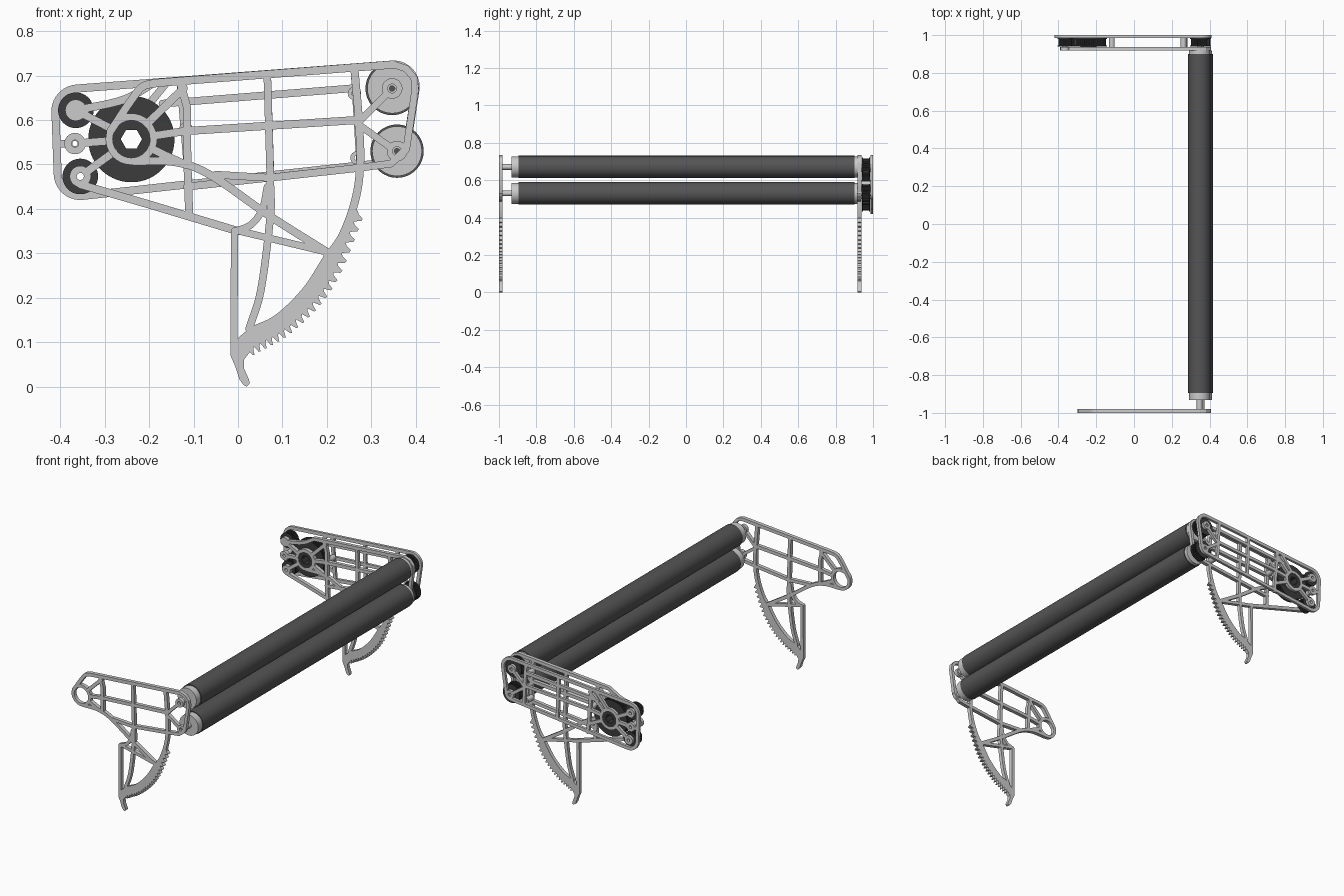
import bpy, bmesh, math
from mathutils import Vector

if "Cube" in bpy.data.objects:
    bpy.data.objects.remove(bpy.data.objects["Cube"])

def material(name, v):
    m = bpy.data.materials.new(name)
    m.diffuse_color = (v, v, v, 1)
    m.use_nodes = True
    m.node_tree.nodes["Principled BSDF"].inputs["Base Color"].default_value = m.diffuse_color
    return m

RUBBER = material("dark_rubber", 0.09)
BLACK = material("black_plastic", 0.045)

def finish(bm, name, mat=None):
    bmesh.ops.recalc_face_normals(bm, faces=bm.faces)
    me = bpy.data.meshes.new(name)
    bm.to_mesh(me)
    bm.free()
    ob = bpy.data.objects.new(name, me)
    bpy.context.collection.objects.link(ob)
    if mat:
        me.materials.append(mat)
    bpy.context.view_layer.objects.active = ob
    ob.select_set(True)
    bpy.ops.object.shade_smooth_by_angle(angle=math.radians(30))
    ob.select_set(False)
    return ob

# ---- 2D profiles in the x-z plane
def circle(c, r, n=40):
    return [(c[0] + r * math.cos(math.tau * i / n), c[1] + r * math.sin(math.tau * i / n)) for i in range(n)]

def hexagon(c, r, n=48):
    pts = []
    for i in range(n):
        a = math.tau * i / n
        k = r * math.cos(math.pi / 6) / math.cos(a % (math.pi / 3) - math.pi / 6)
        pts.append((c[0] + k * math.cos(a), c[1] + k * math.sin(a)))
    return pts

def cog(c, r, teeth, depth):
    pts = []
    for i in range(teeth * 4):
        a = math.tau * i / (teeth * 4)
        k = r - (depth if i % 4 > 1 else 0)
        pts.append((c[0] + k * math.cos(a), c[1] + k * math.sin(a)))
    return pts

def smooth(pts, n=8):
    p = [Vector(q) for q in pts]
    p = [2 * p[0] - p[1]] + p + [2 * p[-1] - p[-2]]
    out = []
    for i in range(1, len(p) - 2):
        a, b, c, d = p[i - 1:i + 3]
        for k in range(n):
            t = k / n
            out.append(0.5 * (2 * b + (c - a) * t + (2 * a - 5 * b + 4 * c - d) * t * t
                              + (3 * b - a - 3 * c + d) * t ** 3))
    return out + [p[-2]]

def normals(p):
    out = []
    for i in range(len(p)):
        d = (p[min(i + 1, len(p) - 1)] - p[max(i - 1, 0)]).normalized()
        out.append(Vector((-d.y, d.x)))
    return out

# ---- solids extruded along y
def prism(bm, outer, y0, y1, hole=None):
    def loop(pts, y):
        return [bm.verts.new((p[0], y, p[1])) for p in pts]
    a, b, n = loop(outer, y0), loop(outer, y1), len(outer)
    for i in range(n):
        bm.faces.new((a[i], a[(i + 1) % n], b[(i + 1) % n], b[i]))
    if not hole:
        bm.faces.new(a)
        bm.faces.new(b)
        return
    c, d = loop(hole, y0), loop(hole, y1)
    for i in range(n):
        j = (i + 1) % n
        bm.faces.new((c[i], c[j], d[j], d[i]))
        bm.faces.new((a[i], a[j], c[j], c[i]))
        bm.faces.new((b[i], b[j], d[j], d[i]))

def rib(bm, pts, w, y0, y1, curved=False):
    p = smooth(pts) if curved else [Vector(q) for q in pts]
    nm = normals(p)
    left = [q + m * w / 2 for q, m in zip(p, nm)]
    right = [q - m * w / 2 for q, m in zip(p, nm)]
    def cap(c, m, s):
        t = Vector((m.y, -m.x)) * s
        return [c + (m * s * math.cos(k * math.pi / 6) + t * math.sin(k * math.pi / 6)) * w / 2 for k in range(1, 6)]
    prism(bm, left + cap(p[-1], nm[-1], 1) + right[::-1] + cap(p[0], nm[0], -1), y0, y1)

def ring(bm, c, r, hole, y0, y1):
    prism(bm, circle(c, r), y0, y1, circle(c, hole))

def hull(circles, grow):
    # rounded outline around a counter-clockwise list of (x, z, r), fixed point count
    out = []
    for i, (x, z, r) in enumerate(circles):
        def out_angle(p, q):
            d = Vector((q[0] - p[0], q[1] - p[1]))
            return math.atan2(d.y, d.x) - math.pi / 2 + math.asin(max(-1, min(1, (p[2] - q[2]) / d.length)))
        a0 = out_angle(circles[i - 1], circles[i])
        a1 = out_angle(circles[i], circles[(i + 1) % len(circles)])
        span = (a1 - a0) % math.tau
        for k in range(11):
            a = a0 + span * k / 10
            out.append((x + (r + grow) * math.cos(a), z + (r + grow) * math.sin(a)))
    return out

HUB = (-0.24, 0.557)
AXLES = {"upper": (0.347, 0.671), "lower": (0.358, 0.53)}
IDLERS = [(-0.365, 0.622), (-0.355, 0.473)]
SPACER = (-0.367, 0.547)

def right_end(bm, y0, y1):
    # roller bearings with forked struts
    for c in AXLES.values():
        ring(bm, c, 0.023, 0.010, y0, y1)
    rib(bm, [(0.268, 0.592), (0.334, 0.658)], 0.016, y0, y1)
    rib(bm, [(0.268, 0.592), (0.340, 0.541)], 0.016, y0, y1)

def hub_spokes(bm, y0, y1):
    ring(bm, HUB, 0.058, 0.042, y0, y1)
    for end in [(-0.122, 0.672), (-0.12, 0.575), (-0.12, 0.50)]:
        d = (Vector(end) - Vector(HUB)).normalized() * 0.05
        rib(bm, [(HUB[0] + d.x, HUB[1] + d.y), end], 0.018, y0, y1)

def idler_mounts(bm, y0, y1):
    for c in IDLERS + [SPACER]:
        ring(bm, c, 0.024, 0.008, y0, y1)
        d = Vector(HUB) - Vector(c)
        u = d.normalized()
        rib(bm, [Vector(c) + u * 0.02, Vector(HUB) - u * 0.05], 0.018, y0, y1)

def arm_plate(name, y0, y1, inner):
    bm = bmesh.new()
    # upper truss frame
    rib(bm, [(-0.19, 0.683), (0.35, 0.725)], 0.018, y0, y1)
    rib(bm, [(0.35, 0.725), (0.378, 0.716), (0.396, 0.695), (0.399, 0.67), (0.379, 0.535)], 0.016, y0, y1)
    rib(bm, [(0.379, 0.535), (0.345, 0.502), (0.27, 0.492), (-0.115, 0.45)] if inner else
        [(0.379, 0.535), (0.345, 0.502), (0.27, 0.492), (0.07, 0.47), (-0.05, 0.458 + 0.019)], 0.017, y0, y1)
    rib(bm, [(-0.12, 0.575), (0.268, 0.6)], 0.018, y0, y1)
    rib(bm, [(-0.13, 0.685), (-0.115, 0.63), (-0.114, 0.50)], 0.018, y0, y1)
    hub_spokes(bm, y0, y1)
    right_end(bm, y0, y1)
    if inner:
        idler_mounts(bm, y0, y1)
        rib(bm, [IDLERS[0], (-0.26, 0.645), (-0.19, 0.683)], 0.018, y0, y1, True)
        rib(bm, [(-0.355, 0.455), (-0.2, 0.41), (0, 0.35)], 0.018, y0, y1)
        rib(bm, [(-0.114, 0.51), (-0.11, 0.39)], 0.018, y0, y1)
    else:
        rib(bm, [(-0.287, 0.575), (-0.24, 0.645), (-0.215, 0.675), (-0.185, 0.683)], 0.018, y0, y1, True)
        rib(bm, [(0.066, 0.45), (0.055, 0.40), (0.03, 0.365), (-0.005, 0.35)], 0.016, y0, y1, True)
    rib(bm, [(-0.235, 0.507), (-0.14, 0.505), (-0.06, 0.475), (0.07, 0.385), (0.2, 0.303)], 0.018, y0, y1, True)
    # curved leg struts
    rib(bm, [(-0.008, 0.35), (-0.009, 0.09)], 0.016, y0, y1)
    rib(bm, [(-0.005, 0.352), (0.2, 0.303)], 0.016, y0, y1)
    rib(bm, [(0.066, 0.70), (0.073, 0.455), (0.073, 0.387), (0.052, 0.22), (0.025, 0.13)], 0.017, y0, y1, True)
    rib(bm, [(0.262, 0.715), (0.272, 0.6), (0.275, 0.5), (0.264, 0.42), (0.235, 0.34), (0.2, 0.29)], 0.018, y0, y1, True)
    # toothed sector
    root = smooth([(0.270, 0.395), (0.204, 0.238), (0.118, 0.140), (0.022, 0.082)], 28)
    nm = normals(root)
    teeth = [q + m * (0, 0.004, 0.017, 0.015)[i % 4] for i, (q, m) in enumerate(zip(root, [-m if m.x < 0 else m for m in nm]))]
    edge = smooth([(0.03, 0.135), (0.085, 0.162), (0.147, 0.223), (0.197, 0.3), (0.235, 0.35), (0.256, 0.405)], 6)
    prism(bm, teeth + [Vector((-0.012, 0.09))] + edge, y0, y1)
    # hooked foot
    prism(bm, [(-0.017, 0.095), (-0.017, 0.07), (-0.006, 0.045), (0.004, 0.015), (0.013, 0.003), (0.02, 0),
               (0.026, 0.006), (0.025, 0.015), (0.014, 0.04), (0.013, 0.06), (0.03, 0.082), (0.03, 0.135)], y0, y1)
    return finish(bm, name)

arm_plate("left_arm_plate", -1.0, -0.98, False)
arm_plate("right_arm_plate", 0.918, 0.937, True)

# outer cover plate
Y0, Y1 = 0.986, 1.0
bm = bmesh.new()
frame = [(-0.355, 0.48, 0.06), (0.348, 0.537, 0.04), (0.35, 0.675, 0.059), (-0.36, 0.62, 0.06)]
prism(bm, hull(frame, 0), Y0, Y1, hull(frame, -0.018))
hub_spokes(bm, Y0, Y1)
idler_mounts(bm, Y0, Y1)
right_end(bm, Y0, Y1)
for a, b in [((-0.12, 0.575), (0.268, 0.6)), ((-0.17, 0.637), (0.265, 0.672)), ((-0.13, 0.69), (-0.11, 0.45)),
             ((0.066, 0.70), (0.073, 0.475)), ((0.262, 0.715), (0.275, 0.50)), ((-0.225, 0.605), (-0.16, 0.685)),
             ((-0.405, 0.547), (-0.385, 0.547))]:
    rib(bm, [a, b], 0.017, Y0, Y1)
finish(bm, "outer_cover_plate")

# spacers between the two right-hand plates
bm = bmesh.new()
for c in [(0.262, 0.66), (0.268, 0.515), (-0.117, 0.58), SPACER]:
    ring(bm, c, 0.015, 0.006, 0.937, 0.986)
finish(bm, "plate_spacers")

# toothed pulleys with flanges
def pulley(name, c, r, teeth, bore):
    bm = bmesh.new()
    n = teeth * 4
    hole = hexagon(c, bore, n) if bore > 0.02 else circle(c, bore, n)
    prism(bm, cog(c, r - 0.004, teeth, 0.006), 0.946, 0.98, hole)
    for y in (0.94, 0.979):
        prism(bm, circle(c, r, n), y, y + 0.006, hole)
    return finish(bm, name, BLACK)

pulley("drive_pulley", HUB, 0.097, 48, 0.024)
for i, c in enumerate(IDLERS):
    pulley("idler_pulley_%d" % (i + 1), c, 0.04, 20, 0.008)
bm = bmesh.new()
prism(bm, circle(HUB, 0.042, 48), 0.92, 0.998, hexagon(HUB, 0.024))
finish(bm, "drive_hub", BLACK)

# rollers with end collars, shafts and drive pulleys
for name, c in AXLES.items():
    bm = bmesh.new()
    prism(bm, circle(c, 0.06, 64), -0.895, 0.9)
    finish(bm, name + "_roller", RUBBER)
    bm = bmesh.new()
    for y0, y1 in [(-0.932, -0.895), (0.9, 0.918)]:
        ring(bm, c, 0.056, 0.010, y0, y1)
    finish(bm, name + "_roller_collars")
    bm = bmesh.new()
    ring(bm, c, 0.015, 0.006, -0.985, -0.9)
    ring(bm, c, 0.013, 0.006, 0.9, 0.995)
    finish(bm, name + "_roller_shaft")
    pulley(name + "_roller_pulley", c, 0.05, 26, 0.012)
